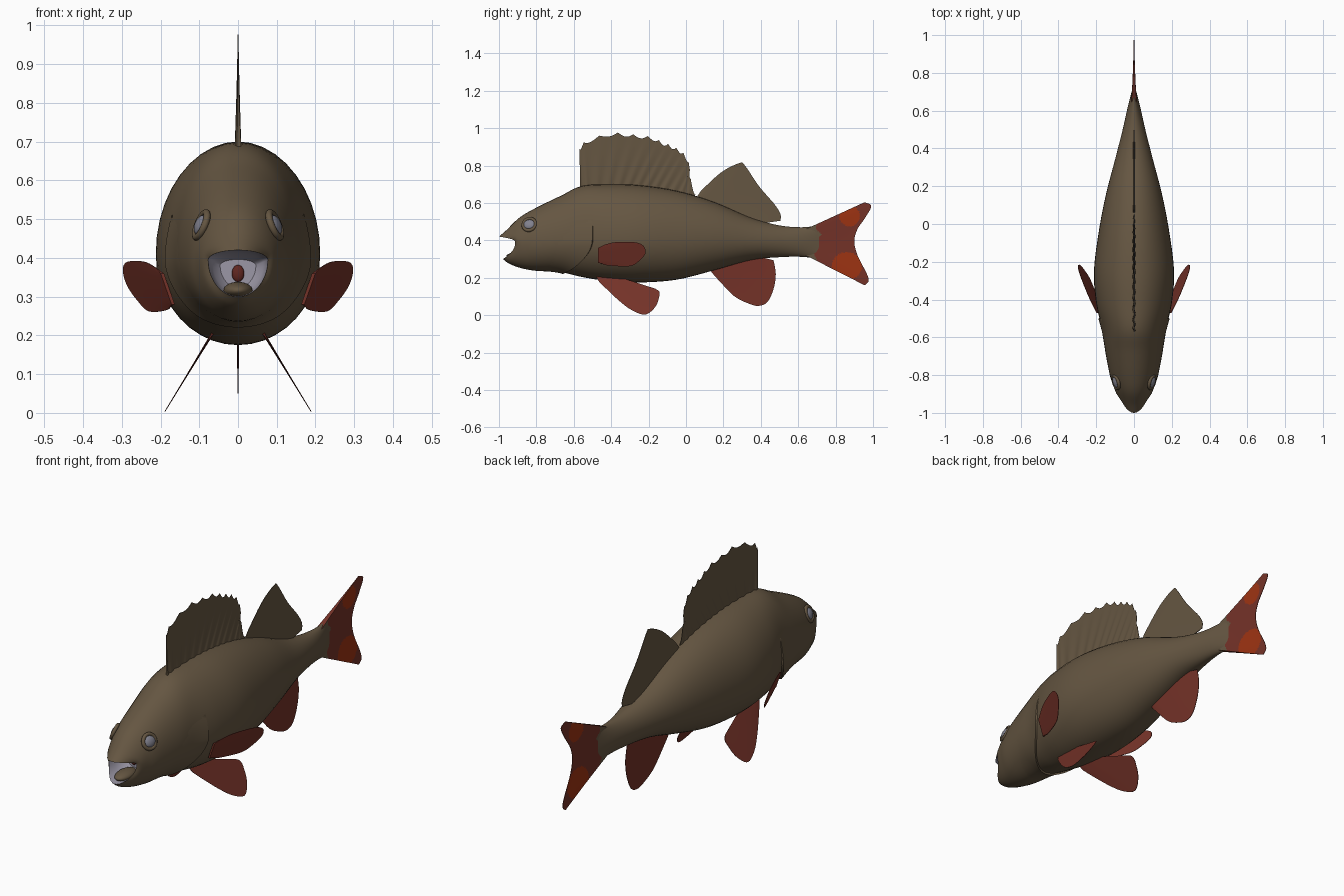
import bpy, bmesh
from math import sin, cos, pi, radians, asin
from mathutils import Vector

if "Cube" in bpy.data.objects:
    bpy.data.objects.remove(bpy.data.objects["Cube"])


def material(name, r, g, b):
    m = bpy.data.materials.new(name)
    m.use_nodes = True
    m.diffuse_color = (r, g, b, 1)
    m.node_tree.nodes["Principled BSDF"].inputs["Base Color"].default_value = (r, g, b, 1)
    return m


BROWN = material("olive brown", .13, .093, .054)
RED = material("fin red", .175, .032, .021)
ORANGE = material("tail orange", .34, .033, .006)
PALE = material("mouth grey", .33, .31, .38)
EYE = material("eye grey", .22, .22, .27)
THROAT = material("throat red", .12, .02, .015)


def spline(keys, t):
    """Catmull-Rom through a list of tuples, t counted in keys."""
    last = len(keys) - 1
    i = max(0, min(int(t), last - 1))
    f = t - i
    a, b, c, d = (keys[max(0, min(last, i + k))] for k in (-1, 0, 1, 2))
    return [q + .5 * f * (r - p + f * (2 * p - 5 * q + 4 * r - s + f * (3 * (q - r) + s - p)))
            for p, q, r, s in zip(a, b, c, d)]


def finish(ob, mats):
    for m in mats:
        ob.data.materials.append(m)
    bpy.ops.object.select_all(action='DESELECT')
    ob.select_set(True)
    bpy.context.view_layer.objects.active = ob
    bpy.ops.object.shade_smooth_by_angle(angle=radians(40))
    return ob


def loft(name, rows, mats, wrap=True, caps=(False, False), rule=None):
    """Skin a list of point rows with quads."""
    bm = bmesh.new()
    vs = [[bm.verts.new(p) for p in row] for row in rows]
    n = len(rows[0])
    for r0, r1 in zip(vs, vs[1:]):
        for j in range(n if wrap else n - 1):
            k = (j + 1) % n
            bm.faces.new((r0[j], r0[k], r1[k], r1[j]))
    for cap, row in zip(caps, (vs[0], vs[-1])):
        if cap:
            bm.faces.new(row)
    bmesh.ops.recalc_face_normals(bm, faces=bm.faces)
    if rule:
        for f in bm.faces:
            f.material_index = rule(f.calc_center_median())
    me = bpy.data.meshes.new(name)
    bm.to_mesh(me)
    bm.free()
    ob = bpy.data.objects.new(name, me)
    bpy.context.collection.objects.link(ob)
    return finish(ob, mats)


# Body stations: y, half width, bottom z, widest z, top z, sideways sweep of the mouth
BODY = [(-1.0, .077, .30, .395, .42, .085), (-.96, .092, .275, .395, .455, .06),
        (-.89, .108, .252, .39, .522, .03), (-.80, .128, .237, .39, .575, 0),
        (-.67, .153, .23, .40, .638, 0), (-.56, .168, .205, .41, .69, 0),
        (-.42, .20, .183, .41, .70, 0), (-.25, .212, .175, .41, .695, 0),
        (-.05, .188, .19, .41, .665, 0), (.15, .15, .24, .41, .605, 0),
        (.35, .098, .295, .40, .52, 0), (.5, .06, .31, .395, .48, 0),
        (.62, .033, .312, .39, .47, 0), (.71, .01, .30, .39, .48, 0)]


def skin(t, a, scale=1):
    y, w, zb, zm, zt, sweep = spline(BODY, t)
    s, c = sin(a), cos(a)
    h = zt - zm if s > 0 else zm - zb
    y += sweep * (c * c + .25 * max(0, -s))
    return Vector((scale * w * c, y, zm + scale * h * s))


SEG = 40
ANGLES = [2 * pi * j / SEG for j in range(SEG)]
STEP = 5
loft("body", [[skin(i / STEP, a) for a in ANGLES]
              for i in range((len(BODY) - 1) * STEP + 1)], [BROWN], caps=(False, True))

# Mouth lining, throat and tongue
lining = []
for depth, scale in ((0, 1), (.4, .97), (.8, .85), (1, .6), (1, .1)):
    row = []
    for a in ANGLES:
        p = skin(0, a)
        row.append((p.x * scale, p.y + (-.82 - p.y) * depth, .36 + (p.z - .36) * scale))
    lining.append(row)
loft("mouth_lining", lining, [PALE], caps=(False, True))


def ball(name, loc, size, mat, axis=(0, 0, 1)):
    bpy.ops.mesh.primitive_uv_sphere_add(segments=24, ring_count=14, radius=1, location=loc)
    ob = bpy.context.object
    ob.name = name
    ob.scale = size
    ob.rotation_euler = Vector(axis).to_track_quat('Z', 'Y').to_euler()
    return finish(ob, [mat])


ball("throat", (0, -.825, .36), (.016, .01, .022), THROAT)
ball("tongue", (0, -.89, .316), (.038, .07, .022), BROWN)

# Gill cover: raised shell wrapping under the head, ending in a step
gill = []
for i in range(61):
    a = radians(28 - 236 * i / 60)
    lift = max(0, min(1, (radians(28) - asin(sin(a))) / radians(35)))
    edge = 5.45 - 1.35 * max(0, -sin(a)) ** 2
    row = [skin(3 + (edge - 3) * s / 10, a, .985 + .06 * lift * (s / 10) ** 1.5)
           for s in range(11)]
    row.append(skin(edge + .05, a, .97))
    gill.append(row)
loft("gill_cover", gill, [BROWN], wrap=False)

# Eyes with raised sockets
for side, x in (("left", 1), ("right", -1)):
    axis = (x * .85, -.25, .35)
    ball(side + "_eye", (x * .096, -.838, .485), (.032, .027, .014), EYE, axis)
    bpy.ops.mesh.primitive_torus_add(location=(x * .095, -.838, .485), major_radius=.034,
                                     minor_radius=.009, major_segments=32, minor_segments=10)
    socket = bpy.context.object
    socket.name = side + "_eye_socket"
    socket.rotation_euler = Vector(axis).to_track_quat('Z', 'Y').to_euler()
    finish(socket, [BROWN])


def fin(name, base, tip, mats, thick=.005, cols=40, rows=8, side=lambda y, z: 0,
        mirror=1, spines=0, rule=None):
    """Thin blade between a base curve and a tip curve, both given as (y, z)."""
    rings = []
    for i in range(cols + 1):
        u = i / cols
        b = Vector(spline(base, u * (len(base) - 1)))
        t = Vector(spline(tip, u * (len(tip) - 1)))
        if spines:
            t.y -= .018 * sin(pi * (u * spines % 1))
        front, back = [], []
        for j in range(rows + 1):
            v = j / rows
            y, z = b.lerp(t, v)
            h = thick * (1 - v) ** 1.5 + .0012
            x = side(y, z)
            if spines:
                x += .003 * cos(2 * pi * u * spines) * (1 - v)
            front.append((mirror * (x + h), y, z))
            back.append((mirror * (x - h), y, z))
        rings.append(front + back[::-1])
    return loft(name, rings, mats, caps=(True, True), rule=rule)


# Fins on the centre line
fin("spiny_dorsal_fin", [(-.565, .66), (-.35, .67), (-.15, .65), (.04, .61)],
    [(-.57, .893), (-.53, .935), (-.40, .975), (-.29, .968), (-.19, .955), (-.12, .925),
     (-.06, .90), (-.01, .865), (.02, .80), (.02, .75), (.05, .645)],
    [BROWN], cols=104, spines=13)
fin("soft_dorsal_fin", [(.05, .62), (.2, .56), (.4, .49)],
    [(.08, .665), (.19, .765), (.286, .813), (.315, .80), (.39, .69), (.473, .593),
     (.505, .54), (.505, .505)], [BROWN])
fin("anal_fin", [(.13, .25), (.25, .285), (.38, .315)],
    [(.136, .23), (.19, .17), (.26, .10), (.34, .06), (.39, .05), (.435, .07),
     (.468, .14), (.48, .22), (.468, .294)], [RED])


def tail_colour(p):
    if p.y < .69 + .045 * max(0, 1 - abs(p.z - .43) / .03) + .008 * sin(p.z * 70):
        return 0
    upper = ((p.y - .875) / .055) ** 2 + ((p.z - .53) / .055) ** 2 < 1
    lower = ((p.y - .86) / .08) ** 2 + ((p.z - .262) / .075) ** 2 < 1
    return 2 if upper or lower else 1


fin("tail_fin", [(.64, .46), (.64, .39), (.64, .32)],
    [(.955, .604), (.99, .583), (.96, .524), (.917, .46), (.90, .396), (.917, .32),
     (.965, .225), (.976, .182), (.955, .16)],
    [BROWN, RED, ORANGE], thick=.013, cols=80, rows=50, rule=tail_colour)

# Paired fins
for side, x in (("left", 1), ("right", -1)):
    fin(side + "_pelvic_fin", [(-.48, .21), (-.42, .207), (-.36, .207)],
        [(-.47, .185), (-.425, .14), (-.355, .075), (-.29, .027), (-.22, .003),
         (-.17, .037), (-.147, .085), (-.15, .134), (-.25, .165)],
        [RED], thick=.003, mirror=x, side=lambda y, z: .075 + .61 * (.19 - z))
    fin(side + "_pectoral_fin", [(-.47, .36), (-.47, .32), (-.47, .28)],
        [(-.44, .375), (-.38, .39), (-.275, .39), (-.227, .37), (-.217, .33), (-.25, .29),
         (-.30, .262), (-.41, .265), (-.45, .275)],
        [RED], thick=.003, mirror=x,
        side=lambda y, z: .19 + .4 * (y + .457) + .35 * (z - .33))
